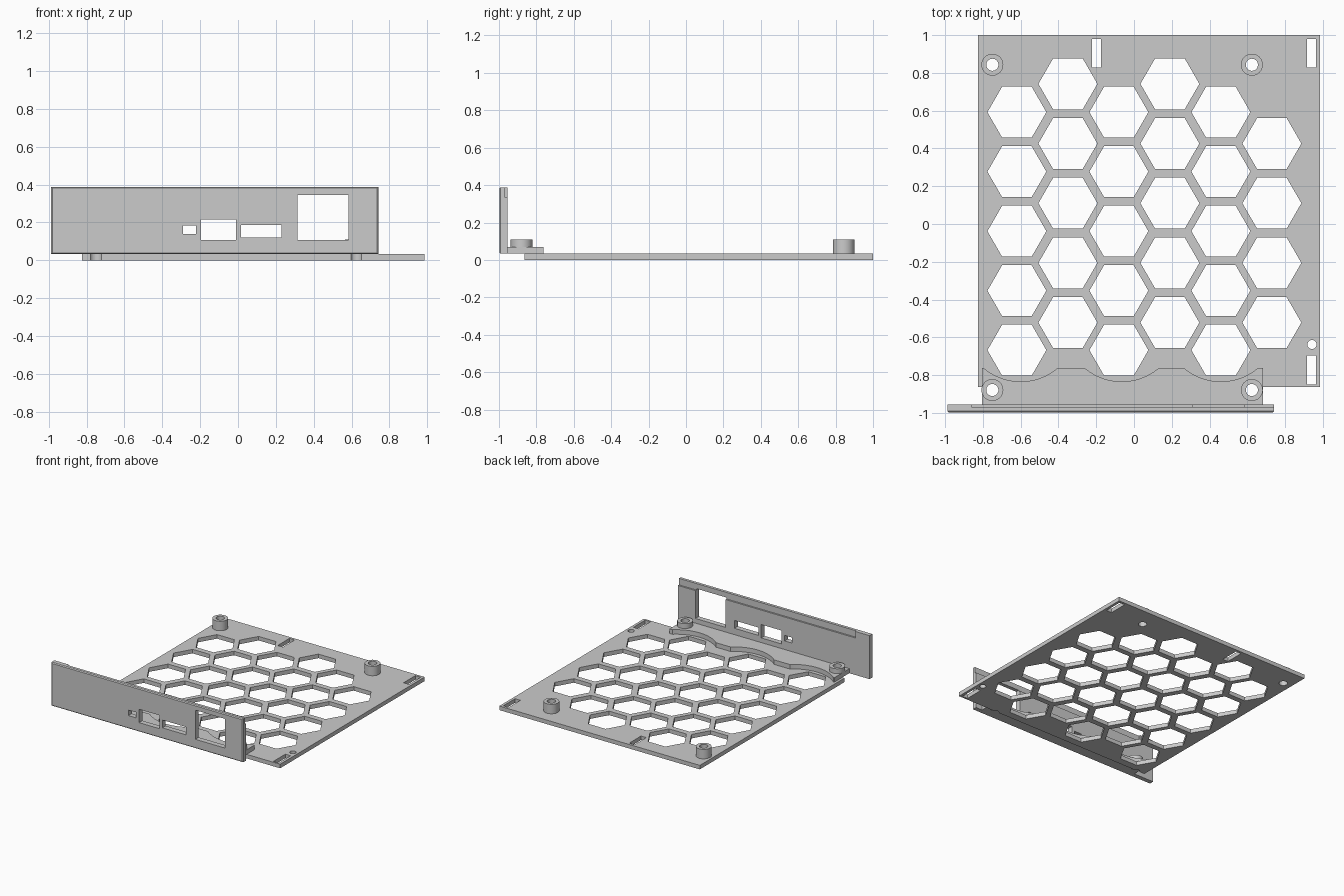
import bpy, bmesh, math
from mathutils import Matrix

cube = bpy.data.objects.get("Cube")
if cube:
    bpy.data.objects.remove(cube, do_unlink=True)

grey = bpy.data.materials.new("matte grey")
grey.use_nodes = True
COLOUR = (0.6, 0.6, 0.6, 1)
grey.diffuse_color = COLOUR
grey.node_tree.nodes["Principled BSDF"].inputs["Base Color"].default_value = COLOUR


def box(bm, x0, x1, y0, y1, z0, z1):
    size = Matrix.Diagonal((x1 - x0, y1 - y0, z1 - z0, 1))
    place = Matrix.Translation(((x0 + x1) / 2, (y0 + y1) / 2, (z0 + z1) / 2))
    bmesh.ops.create_cube(bm, size=1, matrix=place @ size)


def prism(bm, x, y, r, z0, z1, sides=32):
    place = Matrix.Translation((x, y, (z0 + z1) / 2)) @ Matrix.Rotation(math.pi / 2, 4, "Z")
    bmesh.ops.create_cone(bm, cap_ends=True, segments=sides, radius1=r, radius2=r,
                          depth=z1 - z0, matrix=place)


def make(name, bm):
    mesh = bpy.data.meshes.new(name)
    bm.to_mesh(mesh)
    bm.free()
    mesh.materials.append(grey)
    obj = bpy.data.objects.new(name, mesh)
    bpy.context.collection.objects.link(obj)
    return obj


def carve(obj, cutter_bm):
    cutter = make("cutter", cutter_bm)
    cutter.hide_render = True
    mod = obj.modifiers.new("cut", "BOOLEAN")
    mod.operation, mod.solver, mod.object = "DIFFERENCE", "EXACT", cutter
    mod.use_self = True
    bpy.ops.object.select_all(action="DESELECT")
    bpy.context.view_layer.objects.active = obj
    obj.select_set(True)
    bpy.ops.object.modifier_apply(modifier=mod.name)
    bpy.data.objects.remove(cutter, do_unlink=True)
    bpy.ops.object.shade_smooth_by_angle(angle=math.radians(25))


POST_X = (-0.75, 0.624)
BACK_Y, FRONT_Y = 0.843, -0.879
BASE_TOP, FLANGE_TOP, POST_TOP = 0.033, 0.07, 0.11
HOLE_R, POST_R = 0.032, 0.058

# Base plate: honeycomb openings
bm = bmesh.new()
box(bm, -0.825, 0.985, -0.864, 1.0, 0, BASE_TOP)
base = make("base_plate", bm)
cut = bmesh.new()
for col in range(6):
    start, step = (0.742, 0.316) if col % 2 else (0.592, 0.315)
    for row in range(1 if col == 5 else 0, 5):
        prism(cut, -0.62 + 0.27 * col, start - step * row, 0.156, -0.1, 0.1, 6)
carve(base, cut)

# Base plate: slots and screw holes
cut = bmesh.new()
for x, y in ((-0.222, 0.828), (0.915, 0.828), (0.915, -0.849)):
    box(cut, x, x + 0.048, y, y + 0.152, -0.1, 0.1)
prism(cut, 0.942, -0.638, 0.024, -0.1, 0.1)
for x in POST_X:
    for y in (BACK_Y, FRONT_Y):
        prism(cut, x, y, HOLE_R, -0.1, 0.1)
carve(base, cut)

# Scalloped mounting flange
bm = bmesh.new()
box(bm, -0.805, 0.683, -0.96, -0.762, BASE_TOP, FLANGE_TOP)
flange = make("mounting_flange", bm)
cut = bmesh.new()
for x in (-0.60, -0.065, 0.46):
    prism(cut, x, -0.53, 0.304, 0, 0.2, 96)
for x in POST_X:
    prism(cut, x, FRONT_Y, HOLE_R, 0, 0.2)
carve(flange, cut)

# Hollow standoffs
for end, y, z in (("back", BACK_Y, BASE_TOP), ("front", FRONT_Y, FLANGE_TOP)):
    for side, x in zip(("right", "left"), POST_X):
        bm = bmesh.new()
        prism(bm, x, y, POST_R, z, POST_TOP)
        post = make(f"{end}_{side}_standoff", bm)
        cut = bmesh.new()
        prism(cut, x, y, HOLE_R, z - 0.1, POST_TOP + 0.1)
        carve(post, cut)

# Front panel with chamfered front edges and port windows
bm = bmesh.new()
box(bm, -0.988, 0.742, -0.998, -0.955, BASE_TOP, 0.388)
front_edges = [e for e in bm.edges if all(v.co.y < -0.99 for v in e.verts)]
bmesh.ops.bevel(bm, geom=front_edges, offset=0.007, segments=1, affect="EDGES")
panel = make("front_panel", bm)
cut = bmesh.new()
for x0, x1, z0, z1 in ((-0.29, -0.222, 0.14, 0.185), (-0.195, -0.01, 0.108, 0.217),
                       (0.016, 0.231, 0.122, 0.186), (0.313, 0.583, 0.108, 0.346)):
    box(cut, x0, x1, -1.1, -0.9, z0, z1)
carve(panel, cut)

# Thinned lip along the top of the panel, open at the left end
cut = bmesh.new()
box(cut, -0.86, 0.8, -0.968, -0.9, 0.335, 0.5)
carve(panel, cut)
